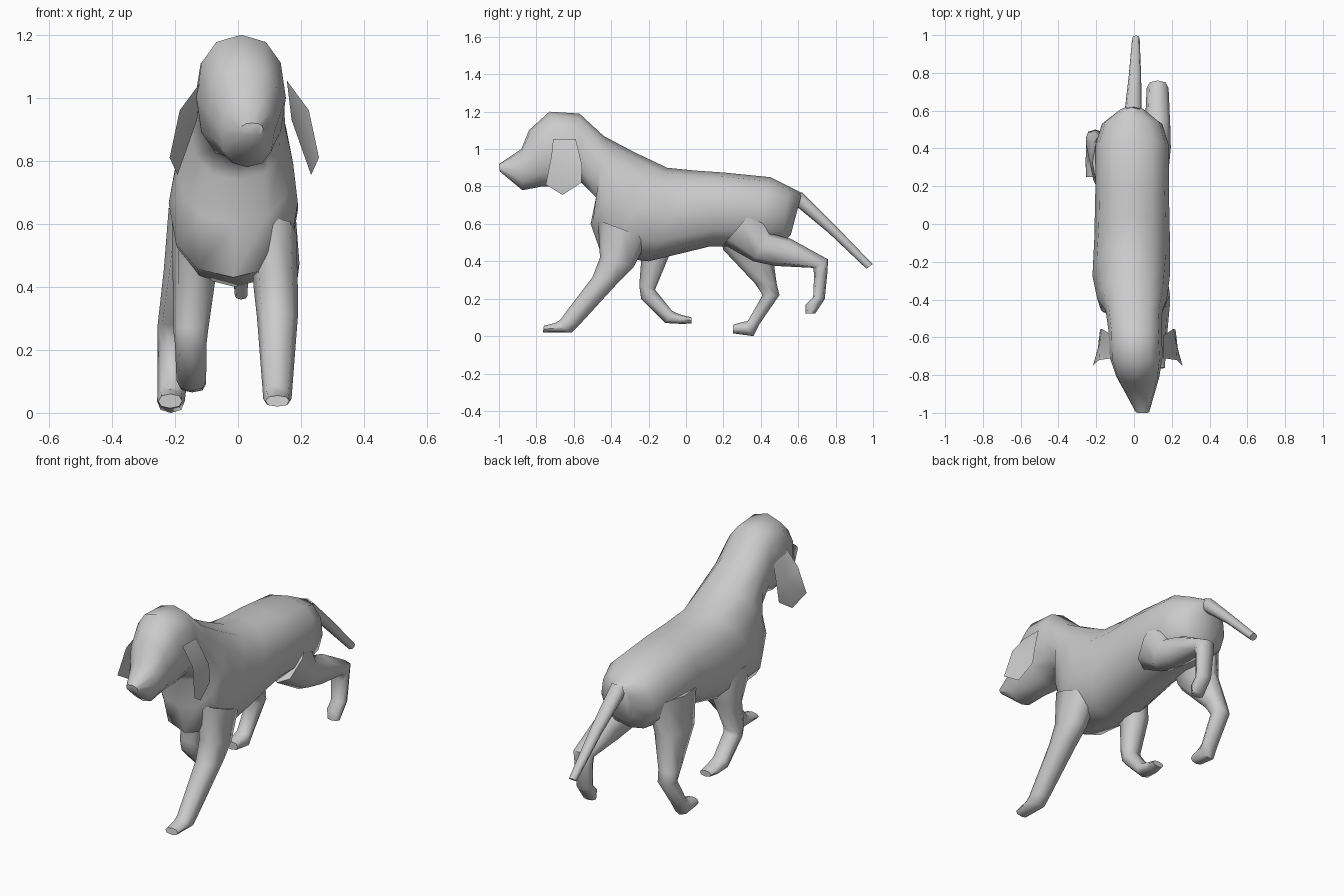
import bpy, bmesh, math
from mathutils import Vector


def finish(name, bm, angle):
    bmesh.ops.recalc_face_normals(bm, faces=bm.faces)
    me = bpy.data.meshes.new(name)
    bm.to_mesh(me)
    bm.free()
    ob = bpy.data.objects.new(name, me)
    bpy.context.collection.objects.link(ob)
    bpy.ops.object.select_all(action='DESELECT')
    ob.select_set(True)
    bpy.context.view_layer.objects.active = ob
    bpy.ops.object.shade_smooth_by_angle(angle=math.radians(angle))
    return ob


def loft(name, rings, sides=8, power=0.85):
    """Rings: (y, z of one edge, y, z of opposite edge, centre x, half width)."""
    bm = bmesh.new()
    loops = []
    for ya, za, yb, zb, cx, hw in rings:
        a, b = Vector((cx, ya, za)), Vector((cx, yb, zb))
        mid, half = (a + b) / 2, (a - b) / 2
        loop = []
        for i in range(sides):
            t = 2 * math.pi * i / sides
            c, s = math.cos(t), math.sin(t)
            c = math.copysign(abs(c) ** power, c) if abs(c) > 1e-6 else 0
            s = math.copysign(abs(s) ** power, s) if abs(s) > 1e-6 else 0
            loop.append(bm.verts.new(mid + half * c + Vector((hw * s, 0, 0))))
        loops.append(loop)
    for p, q in zip(loops, loops[1:]):
        for i in range(sides):
            j = (i + 1) % sides
            bm.faces.new((p[i], p[j], q[j], q[i]))
    bm.faces.new(loops[0])
    bm.faces.new(loops[-1])
    return finish(name, bm, 60)


# Head, neck and torso: nose to rump
loft("body", [
    (-1.00, .92, -.995, .88, .045, .035),
    (-.88, 1.00, -.875, .78, .03, .085),
    (-.84, 1.10, -.77, .80, .02, .115),
    (-.73, 1.20, -.66, .80, .01, .142),
    (-.57, 1.19, -.56, .82, .005, .14),
    (-.44, 1.07, -.48, .74, 0, .15),
    (-.28, .985, -.51, .60, -.01, .185),
    (-.10, .90, -.45, .43, -.015, .205),
    (.05, .885, -.20, .40, -.01, .20),
    (.20, .875, .13, .48, -.01, .195),
    (.45, .85, .38, .48, -.01, .195),
    (.55, .80, .51, .49, -.01, .16),
    (.62, .765, .56, .54, -.01, .07),
], sides=12)

# Tail
loft("tail", [
    (.62, .77, .565, .715, -.005, .045),
    (.80, .59, .765, .55, .005, .033),
    (.998, .385, .965, .36, .01, .02),
])

# Front leg stretched forward
loft("front_leg_right", [
    (-.47, .62, -.20, .52, .11, .075),
    (-.46, .42, -.28, .37, .12, .07),
    (-.50, .315, -.355, .295, .125, .065),
    (-.675, .085, -.57, .06, .125, .047),
    (-.70, .07, -.61, .02, .125, .045),
    (-.76, .055, -.765, .02, .125, .038),
])

# Front leg folded back
loft("front_leg_left", [
    (-.36, .62, -.08, .58, -.13, .08),
    (-.24, .40, -.09, .43, -.14, .067),
    (-.25, .27, -.165, .25, -.15, .055),
    (-.24, .20, -.155, .235, -.15, .05),
    (-.11, .07, -.075, .135, -.148, .047),
    (-.02, .065, -.03, .115, -.145, .043),
    (.03, .068, .03, .10, -.14, .034),
])

# Hind leg standing
loft("hind_leg_left", [
    (.15, .64, .50, .66, -.13, .09),
    (.20, .46, .46, .46, -.16, .075),
    (.37, .28, .485, .28, -.20, .055),
    (.41, .22, .50, .22, -.205, .05),
    (.33, .08, .39, .06, -.21, .045),
    (.30, .075, .36, 0, -.213, .044),
    (.25, .06, .25, .015, -.215, .038),
])

# Hind leg lifted behind
loft("hind_leg_right", [
    (.40, .72, .20, .49, .10, .085),
    (.45, .55, .36, .40, .12, .075),
    (.56, .52, .48, .375, .125, .067),
    (.76, .41, .68, .365, .125, .058),
    (.755, .33, .685, .33, .125, .052),
    (.742, .20, .68, .21, .125, .045),
    (.73, .18, .64, .17, .125, .044),
    (.69, .12, .64, .12, .125, .035),
])

# Hanging ears: creased leaf shape with an inner and an outer ridge
EAR = [(.155, -.71, 1.055), (.155, -.59, 1.055), (.21, -.555, .91),
       (.22, -.56, .82), (.232, -.66, .755), (.257, -.75, .81), (.225, -.72, .96)]


def ear(name, side, shift):
    bm = bmesh.new()
    place = lambda p: bm.verts.new((side * (p[0] - shift), p[1], p[2]))
    rim = [place(p) for p in EAR]
    for ridge in ((.17, -.64, .93), (.222, -.63, .91)):
        tip = place(ridge)
        for i in range(len(rim)):
            bm.faces.new((rim[i], rim[(i + 1) % len(rim)], tip))
    finish(name, bm, 35)


ear("ear_right", 1, 0)
ear("ear_left", -1, .045 - .005)
